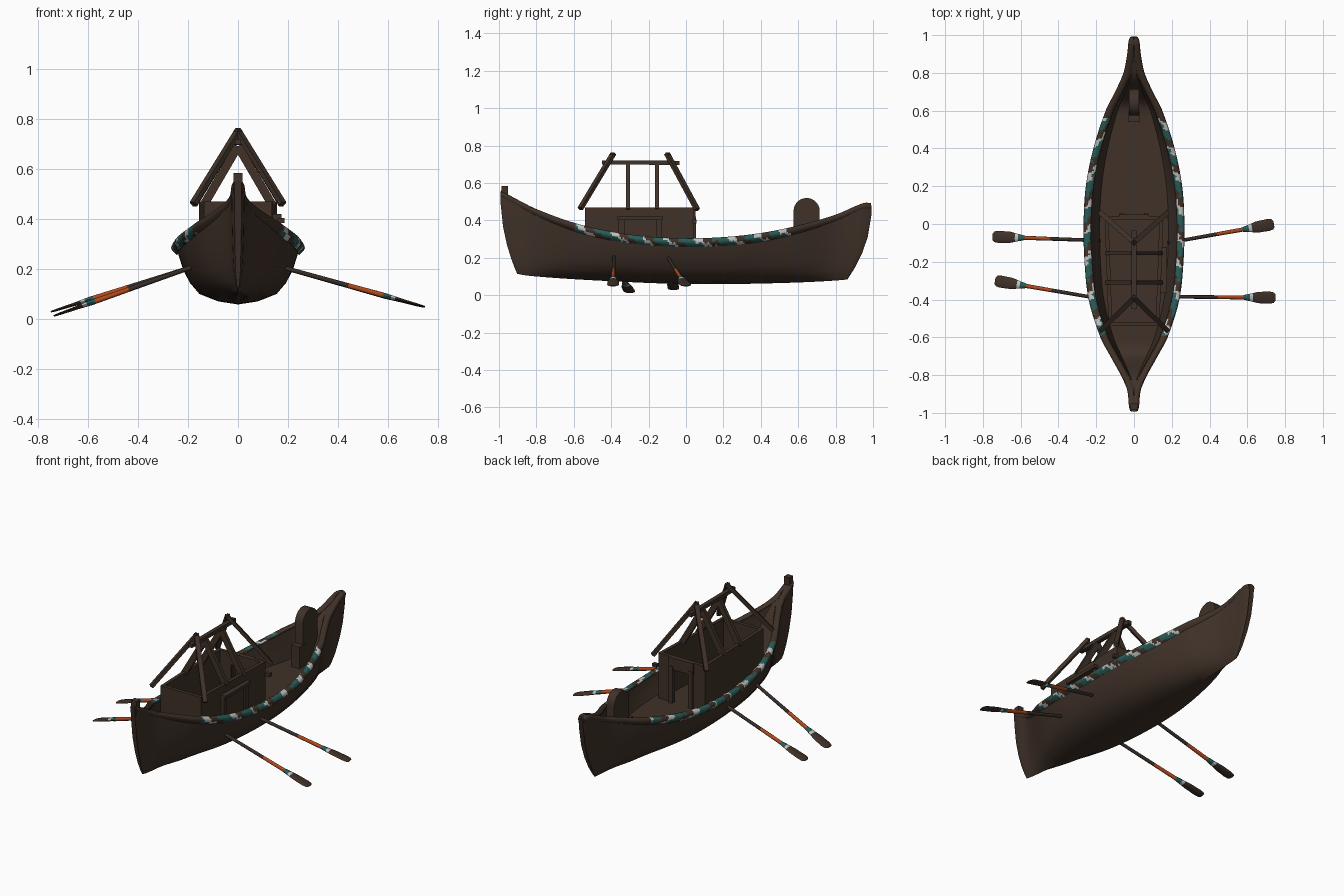
import bpy, bmesh, math
from mathutils import Vector

if "Cube" in bpy.data.objects:
    bpy.data.objects.remove(bpy.data.objects["Cube"])


def mat(name, r, g, b):
    m = bpy.data.materials.new(name)
    m.diffuse_color = (r, g, b, 1)
    m.use_nodes = True
    m.node_tree.nodes["Principled BSDF"].inputs["Base Color"].default_value = m.diffuse_color
    return m


BROWN = mat("dark_wood", 0.050, 0.031, 0.021)
SHAFT = mat("shaft_wood", 0.038, 0.026, 0.022)
TEAL = mat("teal_paint", 0.022, 0.105, 0.095)
WHITE = mat("white_paint", 0.52, 0.52, 0.51)
ORANGE = mat("orange_paint", 0.42, 0.065, 0.012)


def make(name, verts, faces, mats, rule=None, smooth=None):
    me = bpy.data.meshes.new(name)
    me.from_pydata([tuple(v) for v in verts], [], faces)
    bm = bmesh.new()
    bm.from_mesh(me)
    bmesh.ops.recalc_face_normals(bm, faces=bm.faces)
    bm.to_mesh(me)
    bm.free()
    ob = bpy.data.objects.new(name, me)
    bpy.context.collection.objects.link(ob)
    for m in mats:
        me.materials.append(m)
    if rule:
        for p in me.polygons:
            p.material_index = rule(p)
    if smooth:
        bpy.ops.object.select_all(action='DESELECT')
        ob.select_set(True)
        bpy.context.view_layer.objects.active = ob
        bpy.ops.object.shade_smooth_by_angle(angle=math.radians(smooth))
    return ob


def loft(rings):
    """Closed rings of equal length joined along, with end caps."""
    n = len(rings[0])
    verts = [v for r in rings for v in r]
    faces = [(i*n + j, i*n + (j+1) % n, (i+1)*n + (j+1) % n, (i+1)*n + j)
             for i in range(len(rings) - 1) for j in range(n)]
    faces += [tuple(range(n)), tuple(range(len(verts) - n, len(verts)))]
    return verts, faces


def beam(name, a, b, w, h, material=BROWN):
    """Box from a to b, w wide sideways and h tall."""
    a, b = Vector(a), Vector(b)
    q = (b - a).to_track_quat('Z', 'Y')
    ring = [(-w/2, -h/2, 0), (w/2, -h/2, 0), (w/2, h/2, 0), (-w/2, h/2, 0)]
    v, f = loft([[p + q @ Vector(c) for c in ring] for p in (a, b)])
    return make(name, v, f, [material])


def curve(table):
    """Smooth interpolation through (y, value) pairs."""
    def slope(i):
        lo, hi = max(i - 1, 0), min(i + 1, len(table) - 1)
        return (table[hi][1] - table[lo][1]) / (table[hi][0] - table[lo][0])

    def f(y):
        i = 0
        while i < len(table) - 2 and y > table[i+1][0]:
            i += 1
        (x0, a), (x1, b) = table[i], table[i+1]
        d = x1 - x0
        t = (y - x0) / d
        return ((2*t**3 - 3*t*t + 1)*a + (t**3 - 2*t*t + t)*d*slope(i)
                + (3*t*t - 2*t**3)*b + (t**3 - t*t)*d*slope(i+1))
    return f


width = curve([(-1, .016), (-.97, .026), (-.88, .036), (-.8, .07), (-.7, .125), (-.6, .178),
               (-.4, .24), (-.2, .262), (0, .267), (.2, .255), (.4, .215), (.6, .15),
               (.7, .10), (.8, .056), (.9, .036), (.97, .028), (1, .016)])
sheer = curve([(-1, .565), (-.9, .51), (-.8, .46), (-.6, .387), (-.4, .34), (-.2, .313),
               (0, .304), (.2, .31), (.4, .332), (.6, .372), (.8, .43), (.95, .492), (1, .49)])
keel = curve([(-1, .115), (-.9, .105), (-.5, .08), (0, .06), (.5, .065), (1, .085)])

# Hull: outer skin, rim and hollow inside in one loft
PROFILE = [(.3, .05), (.58, .17), (.72, .35), (.82, .56), (.9, .84), (.92, .96)]
rings = []
for i in range(61):
    y = -math.cos(math.pi * i / 60) * .55 + (2*i/60 - 1) * .45
    w, s, k = width(y), sheer(y), keel(y)
    pull = (.09 if y < 0 else -.13) * abs(y)**6

    def outer(x, f):
        return Vector((w*x, y*.993 + pull*(1 - f)**2.2, k + f*(s - k)))
    wi = max(w - .04, .003)
    d = min(1, max(0, (w - .05) / .1))
    d = d*d*(3 - 2*d)
    fl = s - .01 - d*(s - .21)
    half = [outer(*p) for p in PROFILE]
    half += [Vector((wi, y*.993, s - .01)), Vector((wi*.93, y*.993, (s - .01 + fl)/2)),
             Vector((wi*.8, y*.993, fl))]
    mirror = [Vector((-p.x, p.y, p.z)) for p in reversed(half)]
    rings.append([outer(0, 0)] + half + [Vector((0, y*.993, fl))] + mirror)
make("hull", *loft(rings), [BROWN], smooth=35)

# Gunwale rails with painted patches
SECTION = [(-.022, -.046), (-.012, -.037), (-.004, -.029), (0, -.021), (-.001, -.012),
           (-.005, -.004), (-.012, 0), (-.021, .001), (-.03, -.001), (-.038, -.006), (-.04, -.03)]


def patches(p):
    y, side = p.center.y, p.center.x > 0
    if not -.595 < y < .565:
        return 0
    u = (p.center.z - sheer(y)) * 1.3 + (width(y) - abs(p.center.x)) * -1.3
    v = y + .03*side + .9*u + .012*math.sin(y*140) + .02*math.sin(y*11 + 2*side)
    t = (v / .155) % 1
    return 1 if t < .46 else 2 if t < .68 else 0


for name, sx in (("right_rail", 1), ("left_rail", -1)):
    rings = []
    for i in range(241):
        y = -.99 + 1.98*i/240
        w, s = width(y), sheer(y)
        rings.append([(sx*max(w + dx, 0), y, s + dz) for dx, dz in SECTION])
    make(name, *loft(rings), [BROWN, TEAL, WHITE], patches, 40)

# Bow post cap
beam("bow_post", (0, -.968, .5), (0, -.968, .585), .035, .035)

# Stern upright board with rounded top, and its foot block
outline = [(.715, .2)] + [(.645 + .07*math.cos(a*math.pi/14), .45 + .07*math.sin(a*math.pi/14))
                          for a in range(15)] + [(.575, .2)]
make("stern_board", *loft([[(x, y, z) for y, z in outline] for x in (-.026, .026)]),
     [BROWN], smooth=35)
beam("stern_block", (0, .54, .265), (0, .6, .265), .056, .13)

# Cabin: open-topped walls with a doorway at the back
F, B, Y0, Y1 = .125, .145, -.53, .03
ZM, H = .335, .27
beam("cabin_front_wall", (-F - .01, Y0, ZM), (F + .01, Y0, ZM), .02, H)
for side, sx in (("right", 1), ("left", -1)):
    beam(side + "_cabin_wall", (sx*F, Y0, ZM), (sx*B, Y1, ZM), .02, H)
    beam(side + "_back_panel", (sx*.06, Y1, ZM), (sx*(B + .01), Y1, ZM), .02, H)
    beam(side + "_back_door_post", (sx*.065, Y1 + .012, .2), (sx*.065, Y1 + .012, .42), .025, .025)
beam("back_door_lintel", (-.08, Y1 + .005, .435), (.08, Y1 + .005, .435), .03, .07)

# Side door frame on the right
for y in (-.345, -.145):
    beam("side_door_post", (.15, y, .2), (.15, y, .41), .018, .03)
beam("side_door_lintel", (.156, -.365, .412), (.156, -.125, .412), .035, .018)
beam("back_corner_peg", (.155, .045, .395), (.185, .045, .395), .02, .02)

# Roof frame: ridge pole, slanted end rafters, inner rafters
beam("ridge_pole", (0, -.45, .71), (0, -.035, .708), .024, .022)
for side, sx in (("right", 1), ("left", -1)):
    beam(side + "_front_rafter", (sx*.178, -.565, .463), (-sx*.004, -.388, .758), .026, .02)
    beam(side + "_back_rafter", (sx*.178, .06, .458), (-sx*.004, -.102, .758), .026, .02)
    for y in (-.31, -.155):
        beam(side + "_inner_rafter", (sx*.138, y, .455), (0, y, .692), .02, .034)

# Oars: one loft each, coloured in bands along the length
OAR = [(0, .009, .009, 0), (.46, .010, .010, 1), (.70, .011, .011, 2), (.725, .015, .011, 2),
       (.76, .019, .010, 3), (.79, .023, .009, 0), (.84, .030, .007, 0), (.95, .032, .005, 0),
       (.985, .028, .004, 0), (1, .018, .003, 4)]
OARMATS = [SHAFT, ORANGE, TEAL, WHITE, BROWN]


def oar(name, a, b):
    a, b = Vector(a), Vector(b)
    q = (b - a).to_track_quat('Z', 'Y')
    rings = [[a.lerp(b, t) + q @ Vector((rx*math.cos(k*math.pi/5), ry*math.sin(k*math.pi/5), 0))
              for k in range(10)] for t, rx, ry, _ in OAR]

    def band(p):
        t = (p.center - a).dot(b - a) / (b - a).length_squared
        if t > .785:
            return 4
        return [m for t0, _, _, m in OAR if t0 <= max(t, 0)][-1]
    make(name, *loft(rings), OARMATS, band, 40)


oar("right_front_oar", (.18, -.385, .207), (.748, -.39, .05))
oar("right_back_oar", (.18, -.10, .207), (.74, .0, .05))
oar("left_front_oar", (-.18, -.395, .21), (-.735, -.30, .014))
oar("left_back_oar", (-.18, -.088, .21), (-.748, -.067, .03))
